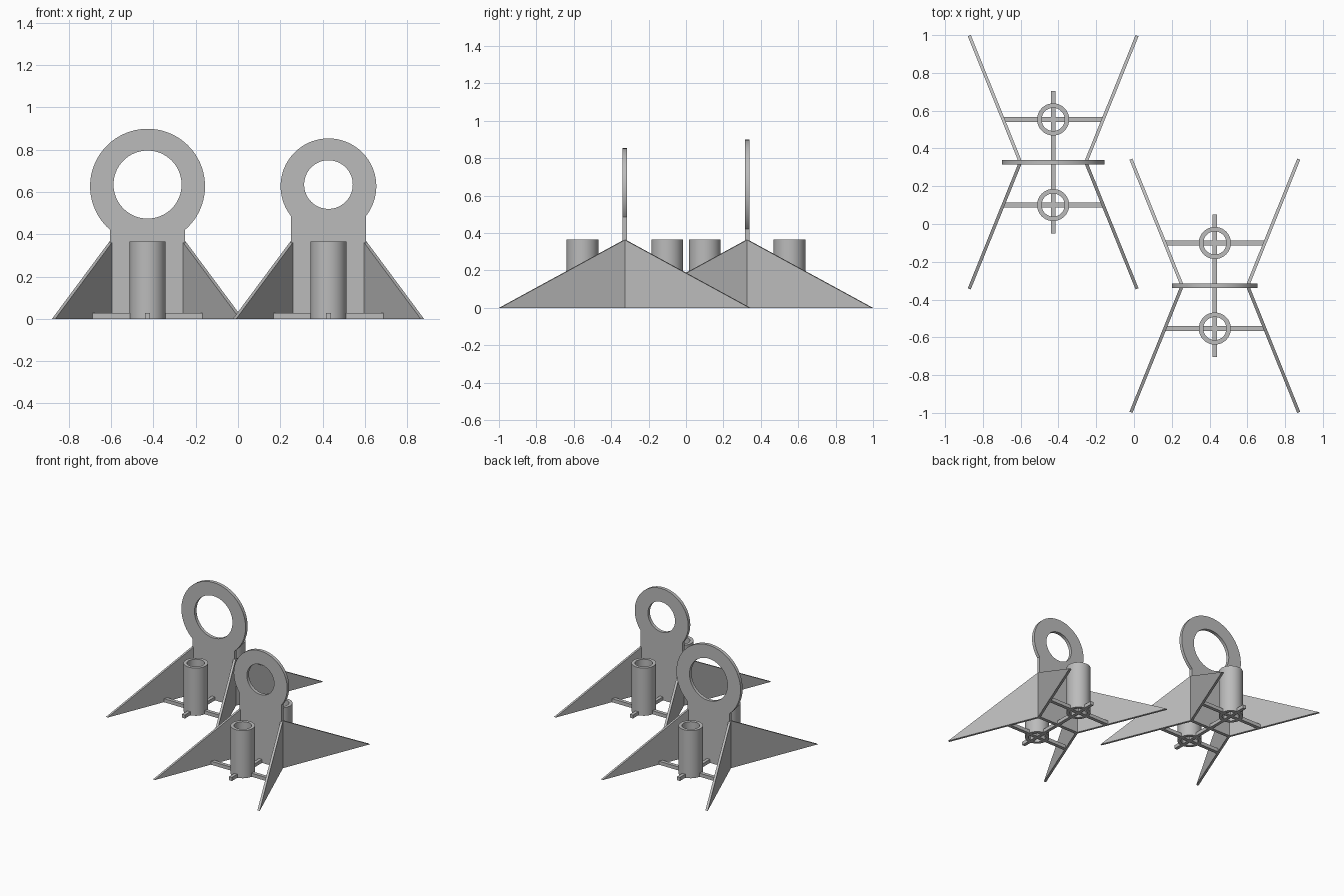
import bpy
import bmesh
from math import pi, sin, cos, asin, atan2, hypot, radians
from mathutils import Matrix

if "Cube" in bpy.data.objects:
    bpy.data.objects.remove(bpy.data.objects["Cube"])

GREY = (0.5, 0.5, 0.5, 1)
metal = bpy.data.materials.new("plain grey")
metal.use_nodes = True
metal.diffuse_color = GREY
metal.node_tree.nodes["Principled BSDF"].inputs["Base Color"].default_value = GREY

UPRIGHT = Matrix.Rotation(pi / 2, 4, 'X')


def arc(radius, cy=0, start=0, end=2 * pi, n=64):
    closed = end - start > 2 * pi - 0.001
    steps = n if closed else n + 1
    angles = [start + (end - start) * i / n for i in range(steps)]
    return [(radius * cos(a), cy + radius * sin(a)) for a in angles]


def rect(hx, hy):
    return [(-hx, -hy), (hx, -hy), (hx, hy), (-hx, hy)]


def prism(name, loops, depth, matrix):
    """Fill the outline (with any holes) and extrude it, centred on its plane."""
    bm = bmesh.new()
    for loop in loops:
        verts = [bm.verts.new((x, y, -depth / 2)) for x, y in loop]
        for a, b in zip(verts, verts[1:] + verts[:1]):
            bm.edges.new((a, b))
    bmesh.ops.triangle_fill(bm, edges=bm.edges[:], use_beauty=True)
    new = bmesh.ops.extrude_face_region(bm, geom=bm.faces[:])["geom"]
    top = [v for v in new if isinstance(v, bmesh.types.BMVert)]
    bmesh.ops.translate(bm, verts=top, vec=(0, 0, depth))
    bmesh.ops.recalc_face_normals(bm, faces=bm.faces[:])
    mesh = bpy.data.meshes.new(name)
    bm.to_mesh(mesh)
    bm.free()
    mesh.materials.append(metal)
    obj = bpy.data.objects.new(name, mesh)
    bpy.context.collection.objects.link(obj)
    obj.matrix_world = matrix
    bpy.ops.object.select_all(action='DESELECT')
    obj.select_set(True)
    bpy.context.view_layer.objects.active = obj
    bpy.ops.object.shade_smooth_by_angle(angle=radians(30))
    return obj


def stand(prefix, x, y, ring_radius, hole_radius):
    base = Matrix.Translation((x, y, 0))
    neck, ring_z, height = 0.178, 0.627, 0.365

    # Ring plate: straight neck running into a round eye
    half = asin(neck / ring_radius)
    outline = [(-neck, 0), (neck, 0)]
    outline += arc(ring_radius, ring_z, half - pi / 2, 1.5 * pi - half)
    prism(prefix + "_ring_plate", [outline, arc(hole_radius, ring_z + 0.008)],
          0.025, base @ UPRIGHT)

    # Four splayed triangular fins
    root, dx, dy = 0.173, 0.271, 0.67
    for sx, side in ((1, "left"), (-1, "right")):
        for sy, end in ((1, "back"), (-1, "front")):
            turn = Matrix.Rotation(atan2(sy * dy, sx * dx), 4, 'Z')
            place = base @ Matrix.Translation((sx * root, 0, 0)) @ turn @ UPRIGHT
            prism(f"{prefix}_{end}_{side}_fin",
                  [[(0, 0), (hypot(dx, dy), 0), (0, height)]], 0.017, place)

    # Open tubes, each with a cross bar beneath reaching the fins
    bar = 0.027
    for sy, end in ((1, "back"), (-1, "front")):
        spot = base @ Matrix.Translation((0, sy * 0.2265, 0))
        prism(f"{prefix}_{end}_tube", [arc(0.085), arc(0.061)], height,
              spot @ Matrix.Translation((0, 0, height / 2)))
        prism(f"{prefix}_{end}_cross_bar", [rect(0.262, 0.0135)], bar,
              spot @ Matrix.Translation((0, 0, bar / 2)))

    # Long bar joining both tubes
    prism(prefix + "_long_bar", [rect(0.0125, 0.376)], bar,
          base @ Matrix.Translation((0, 0, bar / 2)))


stand("large_stand", -0.428, 0.327, 0.272, 0.161)
stand("small_stand", 0.428, -0.327, 0.2265, 0.115)
